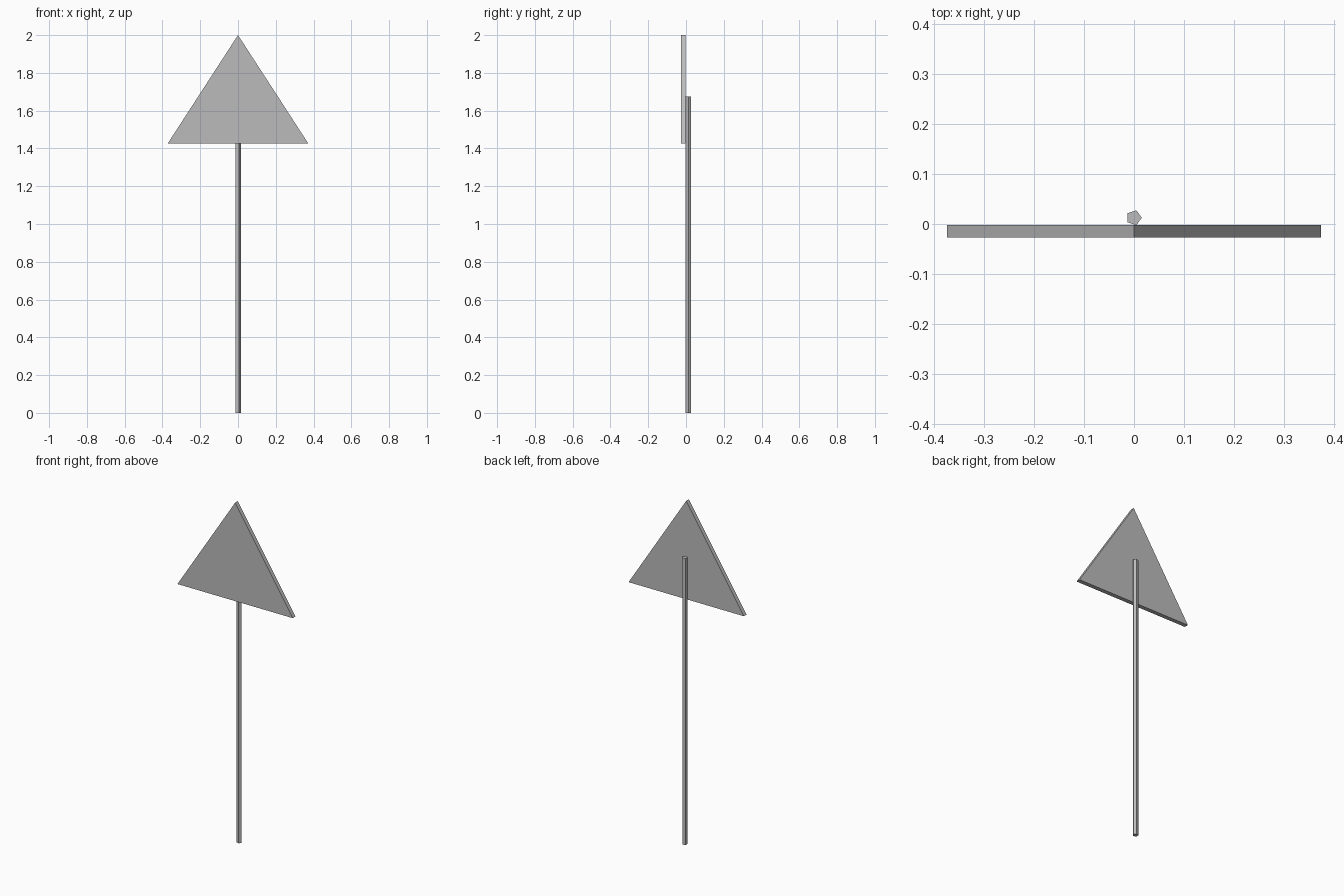
import bpy
import bmesh
from mathutils import Vector

cube = bpy.data.objects.get("Cube")
if cube:
    bpy.data.objects.remove(cube, do_unlink=True)

GREY = (0.5, 0.5, 0.5, 1.0)
metal = bpy.data.materials.new("grey_metal")
metal.use_nodes = True
metal.diffuse_color = GREY
metal.node_tree.nodes["Principled BSDF"].inputs["Base Color"].default_value = GREY


def extruded(name, outline, direction):
    """Solid made by sweeping a flat outline along a direction."""
    bm = bmesh.new()
    face = bm.faces.new([bm.verts.new(p) for p in outline])
    swept = bmesh.ops.extrude_face_region(bm, geom=[face], use_keep_orig=True)
    moved = [v for v in swept["geom"] if isinstance(v, bmesh.types.BMVert)]
    bmesh.ops.translate(bm, verts=moved, vec=direction)
    bmesh.ops.recalc_face_normals(bm, faces=bm.faces)
    mesh = bpy.data.meshes.new(name)
    bm.to_mesh(mesh)
    bm.free()
    mesh.materials.append(metal)
    obj = bpy.data.objects.new(name, mesh)
    bpy.context.collection.objects.link(obj)
    return obj


# Triangular sign plate
front, back = -0.027, -0.002
extruded("sign_plate",
         [(-0.373, front, 1.425), (0.373, front, 1.425), (0, front, 2)],
         Vector((0, back - front, 0)))

# Five-sided post behind the plate, one corner pointing to +x
height = 1.675
bpy.ops.mesh.primitive_cylinder_add(vertices=5, radius=0.0155, depth=height,
                                    location=(0, 0.0125, height / 2),
                                    rotation=(0, 0, -1.5708))
post = bpy.context.object
post.name = "post"
post.data.materials.append(metal)
